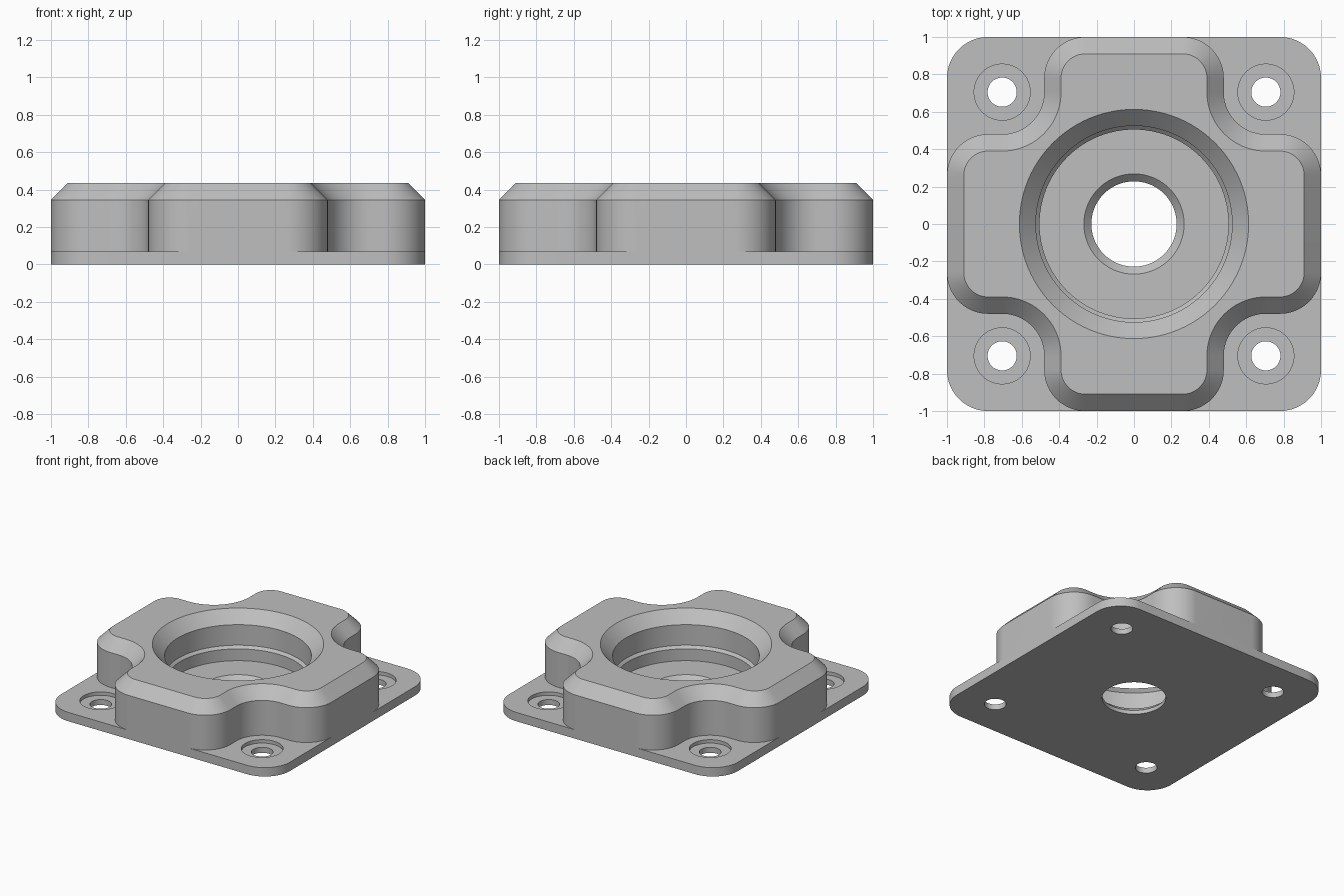
import bpy
import bmesh
from math import cos, sin, radians, pi

cube = bpy.data.objects.get("Cube")
if cube:
    bpy.data.objects.remove(cube, do_unlink=True)

grey = bpy.data.materials.new("machined grey")
grey.use_nodes = True
colour = (0.52, 0.52, 0.52, 1)
grey.diffuse_color = colour
grey.node_tree.nodes["Principled BSDF"].inputs["Base Color"].default_value = colour

PLATE_TOP, CHAMFER_START, TOP = 0.07, 0.345, 0.435
BEVEL = TOP - CHAMFER_START
HOLE = 0.705


def arc(cx, cy, r, start, end, steps=20):
    angles = [radians(start + (end - start) * i / steps) for i in range(steps + 1)]
    return [(cx + r * cos(a), cy + r * sin(a)) for a in angles]


def four_fold(quarter):
    """Repeat a quarter outline around the z axis."""
    points = list(quarter)
    for _ in range(3):
        quarter = [(-y, x) for x, y in quarter]
        points += quarter
    return points


def make_object(name, bm):
    bmesh.ops.recalc_face_normals(bm, faces=bm.faces)
    mesh = bpy.data.meshes.new(name)
    bm.to_mesh(mesh)
    bm.free()
    mesh.materials.append(grey)
    obj = bpy.data.objects.new(name, mesh)
    bpy.context.collection.objects.link(obj)
    return obj


def loft(name, sections):
    """Solid through matching outlines, each given as (points, z)."""
    bm = bmesh.new()
    rings = [[bm.verts.new((x, y, z)) for x, y in pts] for pts, z in sections]
    bm.faces.new(rings[0])
    bm.faces.new(rings[-1])
    for low, high in zip(rings, rings[1:]):
        for i in range(len(low)):
            j = (i + 1) % len(low)
            bm.faces.new((low[i], low[j], high[j], high[i]))
    return make_object(name, bm)


def turned(name, profile, x=0, y=0, steps=96):
    """Solid of revolution from (radius, z) pairs."""
    return loft(name, [(arc(x, y, r, 0, 360, steps)[:-1], z) for r, z in profile])


def combine(target, other, operation):
    mod = target.modifiers.new(operation.lower(), 'BOOLEAN')
    mod.operation = operation
    mod.solver = 'EXACT'
    mod.object = other
    bpy.context.view_layer.objects.active = target
    bpy.ops.object.modifier_apply(modifier=mod.name)
    bpy.data.objects.remove(other, do_unlink=True)


def cross_outline(inset):
    """Four-armed outline with rounded arm ends and scooped corners."""
    convex, scoop = 0.22 - inset, 0.225 + inset
    return four_fold(arc(0.78, 0.26, convex, 0, 90)
                     + arc(HOLE, HOLE, scoop, 270, 180)
                     + arc(0.26, 0.78, convex, 0, 90))


# Square base plate with rounded corners
plate_outline = four_fold(arc(0.78, 0.78, 0.22, 0, 90))
housing = loft("bearing_housing", [(plate_outline, 0), (plate_outline, PLATE_TOP)])

# Cross-shaped body with a chamfered top edge
body = loft("body", [(cross_outline(0), PLATE_TOP / 2),
                     (cross_outline(0), CHAMFER_START),
                     (cross_outline(BEVEL), TOP)])
combine(housing, body, 'UNION')

# Central stepped bore, with a chamfered through hole in its floor
bore = turned("bore_cutter", [
    (0.228, -0.1), (0.228, 0.03), (0.268, PLATE_TOP), (0.505, PLATE_TOP),
    (0.505, 0.163), (0.525, 0.183), (0.525, CHAMFER_START),
    (0.613, TOP), (0.713, TOP + 0.1)])
combine(housing, bore, 'DIFFERENCE')

# Counterbored screw holes at the corners
for sx in (-1, 1):
    for sy in (-1, 1):
        screw = turned("screw_cutter", [(0.078, -0.1), (0.078, 0.043),
                                        (0.15, 0.043), (0.15, 0.12)],
                       sx * HOLE, sy * HOLE, 48)
        combine(housing, screw, 'DIFFERENCE')

# Smooth curved walls, crisp machined edges
for poly in housing.data.polygons:
    poly.material_index = 0
bpy.ops.object.select_all(action='DESELECT')
housing.select_set(True)
bpy.context.view_layer.objects.active = housing
bpy.ops.object.shade_smooth_by_angle(angle=pi / 6)
